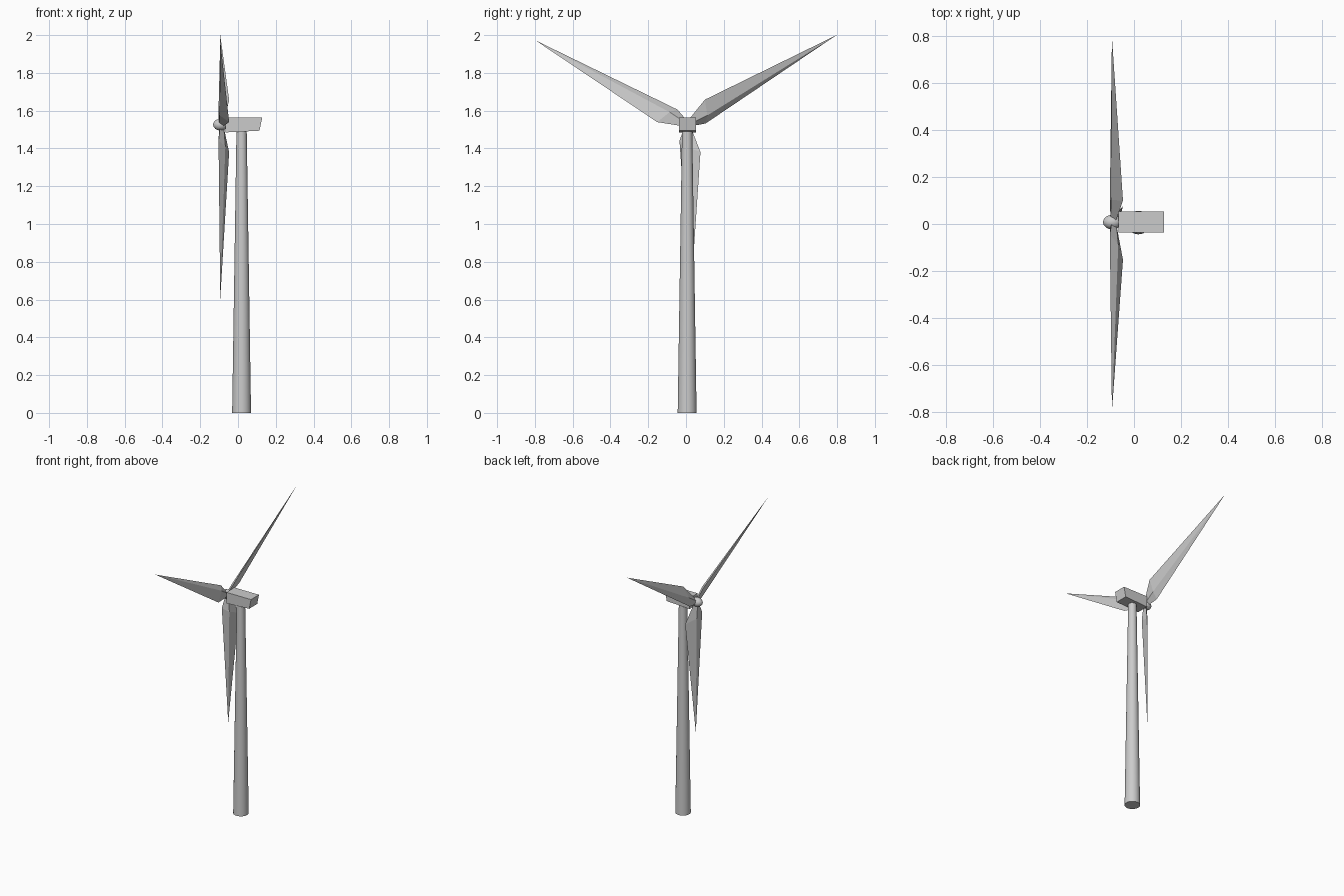
import bpy, bmesh, math
from mathutils import Vector

if "Cube" in bpy.data.objects:
    bpy.data.objects.remove(bpy.data.objects["Cube"])

HUB = Vector((-0.092, 0.008, 1.526))


def make_object(name, bm):
    bmesh.ops.recalc_face_normals(bm, faces=bm.faces)
    mesh = bpy.data.meshes.new(name)
    bm.to_mesh(mesh)
    bm.free()
    obj = bpy.data.objects.new(name, mesh)
    bpy.context.collection.objects.link(obj)
    return obj


def smooth(obj):
    bpy.ops.object.select_all(action='DESELECT')
    obj.select_set(True)
    bpy.context.view_layer.objects.active = obj
    bpy.ops.object.shade_smooth_by_angle(angle=math.radians(40))


# Tapered tower
bpy.ops.mesh.primitive_cone_add(vertices=32, radius1=0.05, radius2=0.027,
                                depth=1.5, location=(0.019, 0.006, 0.75))
tower = bpy.context.object
tower.name = "tower"
smooth(tower)

# Nacelle: side profile (x, z) extruded across y
bm = bmesh.new()
profile = [(-0.065, 1.485), (0.114, 1.494), (0.128, 1.563), (-0.065, 1.563)]
face = bm.faces.new([bm.verts.new((x, -0.037, z)) for x, z in profile])
side = bmesh.ops.extrude_face_region(bm, geom=[face])
bmesh.ops.translate(bm, vec=(0, 0.09, 0),
                    verts=[g for g in side["geom"] if isinstance(g, bmesh.types.BMVert)])
make_object("nacelle", bm)

# Rounded hub
bpy.ops.mesh.primitive_uv_sphere_add(segments=24, ring_count=12, radius=1, location=HUB)
hub = bpy.context.object
hub.name = "hub"
hub.scale = (0.04, 0.031, 0.031)
bpy.ops.object.transform_apply(location=False, rotation=False, scale=True)
smooth(hub)

# Pitched blade: four-sided sections as (radius, across, x)
root = [(0.015, -0.018, -0.095), (0.015, -0.004, -0.075),
        (0.015, 0.018, -0.078), (0.015, 0.004, -0.1)]
shoulder = [(0.085, -0.044, -0.103), (0.115, -0.012, -0.067),
            (0.147, 0.066, -0.047), (0.115, 0.008, -0.097)]
tip_point = (0.92, 0.0, -0.094)


def blade(name, angle):
    c, s = math.cos(angle), math.sin(angle)
    bm = bmesh.new()

    def vert(p):
        r, t, x = p
        return bm.verts.new((x, HUB.y + r * c - t * s, HUB.z + r * s + t * c))

    inner = [vert(p) for p in root]
    outer = [vert(p) for p in shoulder]
    tip = vert(tip_point)
    bm.faces.new(inner)
    for i in range(4):
        j = (i + 1) % 4
        bm.faces.new((inner[i], inner[j], outer[j], outer[i]))
        bm.faces.new((outer[i], outer[j], tip))
    make_object(name, bm)


for i in range(3):
    blade(f"blade_{i + 1}", math.radians(31 + 120 * i))
